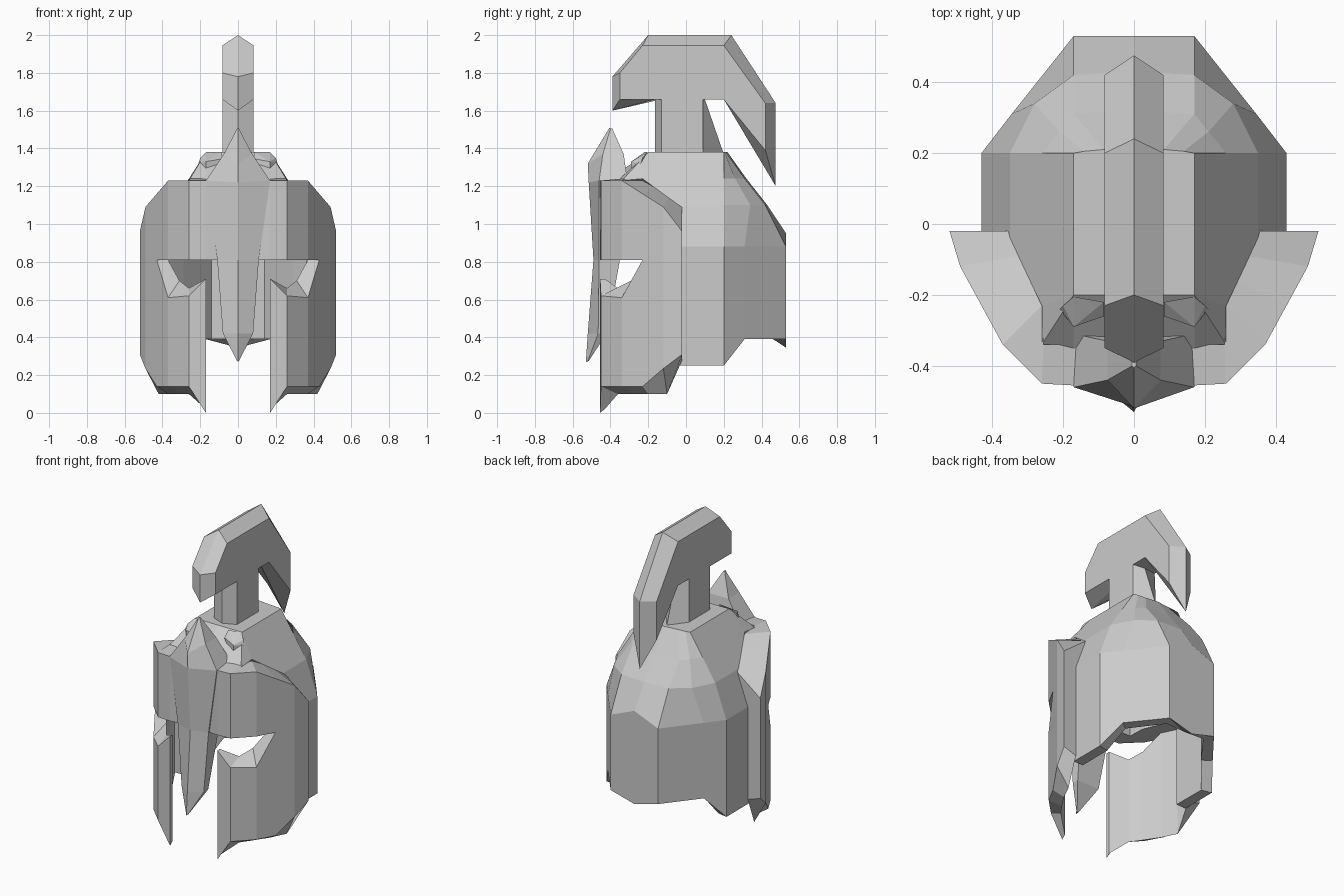
import bpy, bmesh
from mathutils import Vector

if "Cube" in bpy.data.objects:
    bpy.data.objects.remove(bpy.data.objects["Cube"])


def finish(name, bm, mirror=False, thickness=0.0):
    bmesh.ops.remove_doubles(bm, verts=bm.verts, dist=0.0005)
    bmesh.ops.recalc_face_normals(bm, faces=bm.faces)
    if thickness:
        centre = Vector((0, 0, 0.8))
        if sum(f.normal.dot(f.calc_center_median() - centre) * f.calc_area() for f in bm.faces) < 0:
            bmesh.ops.reverse_faces(bm, faces=bm.faces)
    mesh = bpy.data.meshes.new(name)
    bm.to_mesh(mesh)
    bm.free()
    ob = bpy.data.objects.new(name, mesh)
    bpy.context.collection.objects.link(ob)
    if mirror:
        m = ob.modifiers.new("mirror", 'MIRROR')
        m.merge_threshold = 0.001
    if thickness:
        s = ob.modifiers.new("shell", 'SOLIDIFY')
        s.thickness, s.offset = thickness, -1
    return ob


def loft(bm, rows, closed):
    """Skin matching rows of points; closed rows also get end caps."""
    vs = [[bm.verts.new(p) for p in r] for r in rows]
    n = len(rows[0])
    for a, b in zip(vs, vs[1:]):
        for i in range(n if closed else n - 1):
            j = (i + 1) % n
            bm.faces.new((a[i], a[j], b[j], b[i]))
    if closed:
        bm.faces.new(vs[0])
        bm.faces.new(vs[-1])
    return vs


def panel(name, columns):
    """Thick curved plate: outer xy, inner xy, bottom z (out, in), top z (out, in)."""
    bm = bmesh.new()
    loft(bm, [[(xo, yo, bo), (xo, yo, to), (xi, yi, ti), (xi, yi, bi)]
              for (xo, yo), (xi, yi), (bo, bi), (to, ti) in columns], True)
    return finish(name, bm, mirror=True)


def hull(name, points, mirror=False):
    bm = bmesh.new()
    for p in points:
        bm.verts.new(p)
    bmesh.ops.convex_hull(bm, input=bm.verts)
    return finish(name, bm, mirror)


# Skull shell: half rings from front to back, flat lid and sloping forehead
bm = bmesh.new()
rings = [
    [(.43, -.04, .25), (.43, .2, .25), (.345, .31, .39), (.17, .53, .39), (0, .53, .39)],
    [(.43, -.04, .88), (.43, .2, .88), (.345, .31, .88), (.17, .53, .88), (0, .53, .95)],
    [(.35, -.04, 1.1), (.35, .2, 1.1), (.28, .34, 1.1), (.17, .42, 1.1), (0, .43, 1.1)],
    [(.26, -.23, 1.24), (.26, .2, 1.24), (.21, .26, 1.24), (.17, .31, 1.24), (0, .32, 1.24)],
    [(.17, -.2, 1.38), (.17, .2, 1.38), (.14, .205, 1.38), (.085, .21, 1.38), (0, .22, 1.38)],
]
vs = loft(bm, rings, False)
lid, g0, g1, g2 = [bm.verts.new(p) for p in
                   ((0, -.2, 1.38), (0, -.42, 1.23), (.17, -.36, 1.23), (.26, -.34, 1.23))]
top, low = vs[4], vs[3]
bm.faces.new([lid] + top)
bm.faces.new((lid, top[0], g1, g0))
bm.faces.new((top[0], g2, g1))
bm.faces.new((top[0], low[0], g2))
finish("skull_shell", bm, mirror=True, thickness=0.07)

# Shallow point at the back of the neck
hull("neck_point", [(-.17, .53, .39), (.17, .53, .39), (0, .53, .345), (0, .46, .391)])

# Brow plate above the eye slits
panel("brow_plate", [
    ((.09, -.45), (.09, -.34), (.81, .81), (1.23, 1.24)),
    ((.17, -.455), (.17, -.34), (.81, .81), (1.23, 1.24)),
    ((.26, -.45), (.255, -.34), (.81, .81), (1.23, 1.24)),
    ((.37, -.34), (.26, -.23), (.81, .81), (1.23, 1.23)),
    ((.43, -.23), (.29, -.16), (.81, .81), (1.16, 1.19)),
    ((.49, -.12), (.32, -.09), (.81, .81), (1.09, 1.14)),
    ((.52, -.02), (.35, -.02), (.81, .81), (.96, 1.09)),
])

# Cheek plates with the eye notch cut into the top edge
panel("cheek_plate", [
    ((.17, -.455), (.17, -.43), (0, .02), (.71, .71)),
    ((.26, -.45), (.26, -.36), (.14, .10), (.62, .66)),
    ((.37, -.34), (.31, -.29), (.14, .10), (.61, .70)),
    ((.43, -.23), (.37, -.20), (.14, .10), (.81, .81)),
    ((.49, -.12), (.42, -.10), (.235, .10), (.81, .81)),
    ((.52, -.02), (.43, -.02), (.31, .28), (.81, .81)),
])

# Centre plate: pointed forehead running down into the nose guard
bm = bmesh.new()
rows = [  # half width, side y, side z, ridge y, ridge z, back y
    (.005, -.40, 1.505, -.405, 1.51, -.39),
    (.075, -.44, 1.37, -.52, 1.32, -.33),
    (.17, -.46, 1.23, -.515, 1.22, -.31),
    (.11, -.46, .81, -.49, .81, -.35),
    (.08, -.465, .42, -.52, .42, -.42),
    (.005, -.52, .275, -.53, .27, -.515),
]
loft(bm, [[(-x, b, z), (-x, y, z), (0, ry, rz), (x, y, z), (x, b, z)]
          for x, y, z, ry, rz, b in rows], True)
finish("nose_guard", bm)

# Small brow ridges at the foot of the crest, tapering down to the brow plate
hull("brow_ridge", [(.085, -.22, 1.38), (.17, -.205, 1.38), (.20, -.23, 1.35), (.21, -.24, 1.32),
                    (.085, -.26, 1.345), (.17, -.29, 1.33), (.17, -.29, 1.24), (.10, -.25, 1.26)], True)

# Crest: side outline on both flanks, ridge outline on the centre line (y, z)
side = [(-.13, 1.37), (-.13, 1.66), (-.35, 1.66), (-.35, 1.8), (-.23, 1.945), (.2, 1.945),
        (.42, 1.64), (.42, 1.39), (.2, 1.66), (.09, 1.66), (.09, 1.37)]
ridge = [(-.165, 1.37), (-.165, 1.66), (-.39, 1.6), (-.39, 1.78), (-.2, 2.0), (.24, 2.0),
         (.475, 1.64), (.475, 1.2), (.2, 1.66), (.1, 1.66), (.2, 1.37)]
bm = bmesh.new()
loft(bm, [[(x, y, z) for y, z in prof]
          for x, prof in ((-.083, side), (0, ridge), (.083, side))], True)
finish("crest", bm)
